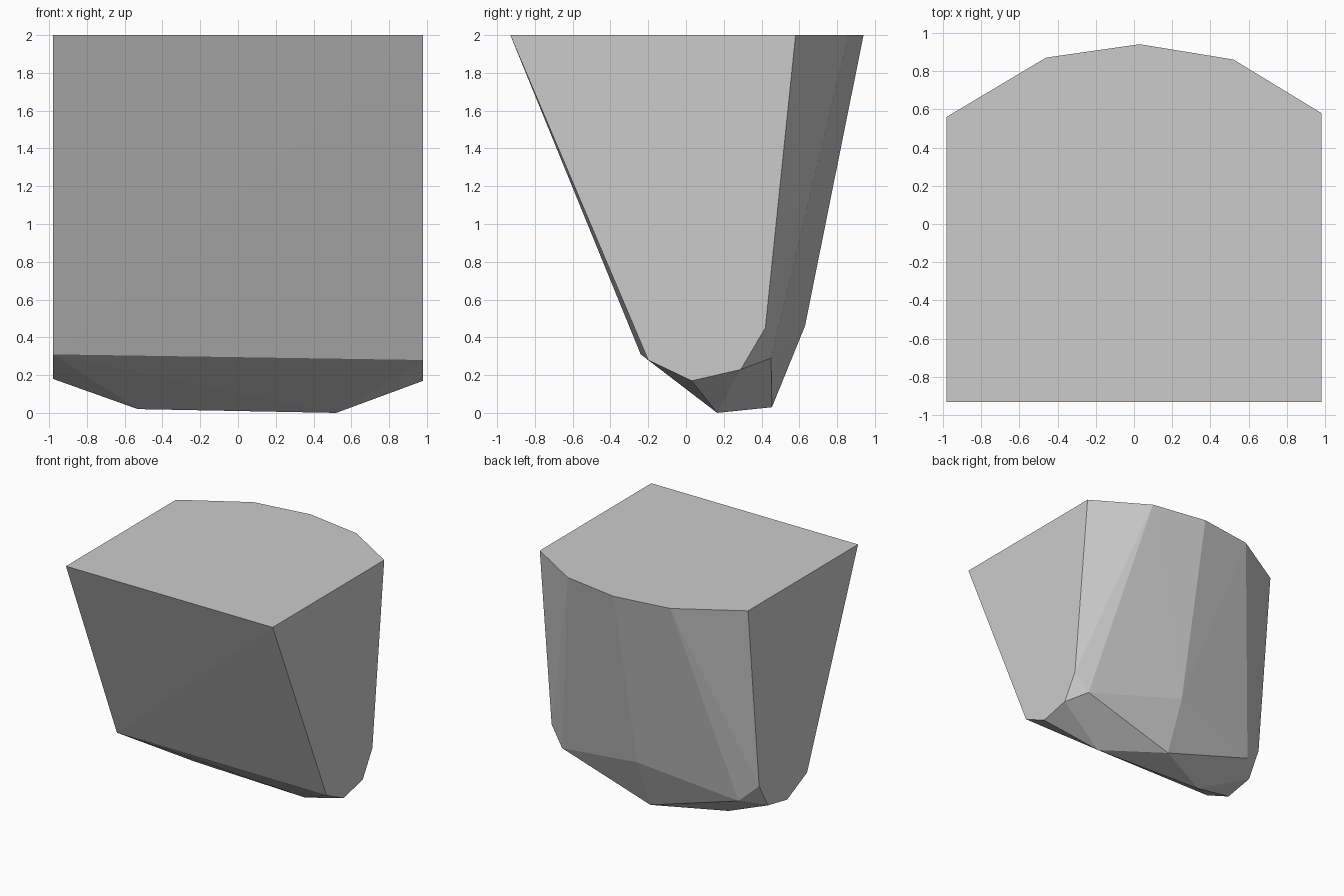
import bpy
import bmesh
import math

if "Cube" in bpy.data.objects:
    bpy.data.objects.remove(bpy.data.objects["Cube"])

# Faceted block: flat top, straight front and sides, bowed back, chamfered tip
top_outline = [(-0.98, -0.93), (0.98, -0.93), (0.98, 0.58), (0.52, 0.86),
               (0.03, 0.94), (-0.46, 0.87), (-0.98, 0.56)]
left_edge = [(-0.24, 0.31), (0.03, 0.18), (0.29, 0.23), (0.41, 0.44)]
right_edge = [(-0.20, 0.28), (0.03, 0.17), (0.29, 0.23), (0.42, 0.45)]
tip = [(-0.53, 0.18, 0.02), (0.52, 0.165, 0.0), (0.02, 0.455, 0.03),
       (0.02, 0.63, 0.46), (0.86, 0.45, 0.29), (-0.82, 0.46, 0.29)]

points = [(x, y, 2.0) for x, y in top_outline]
points += [(-0.98, y, z) for y, z in left_edge]
points += [(0.98, y, z) for y, z in right_edge]
points += tip

# Wrap the corners in a convex shell and merge flat regions
bm = bmesh.new()
for p in points:
    bm.verts.new(p)
hull = bmesh.ops.convex_hull(bm, input=bm.verts[:])
loose = [v for v in bm.verts if not v.link_faces]
bmesh.ops.delete(bm, geom=loose, context='VERTS')
bmesh.ops.dissolve_limit(bm, angle_limit=math.radians(0.5),
                         verts=bm.verts[:], edges=bm.edges[:])
bmesh.ops.recalc_face_normals(bm, faces=bm.faces[:])

mesh = bpy.data.meshes.new("faceted_block")
bm.to_mesh(mesh)
bm.free()
block = bpy.data.objects.new("faceted_block", mesh)
bpy.context.collection.objects.link(block)

# Plain grey surface
grey = bpy.data.materials.new("light_grey")
grey.diffuse_color = (0.6, 0.6, 0.6, 1.0)
grey.use_nodes = True
grey.node_tree.nodes["Principled BSDF"].inputs["Base Color"].default_value = grey.diffuse_color
mesh.materials.append(grey)
